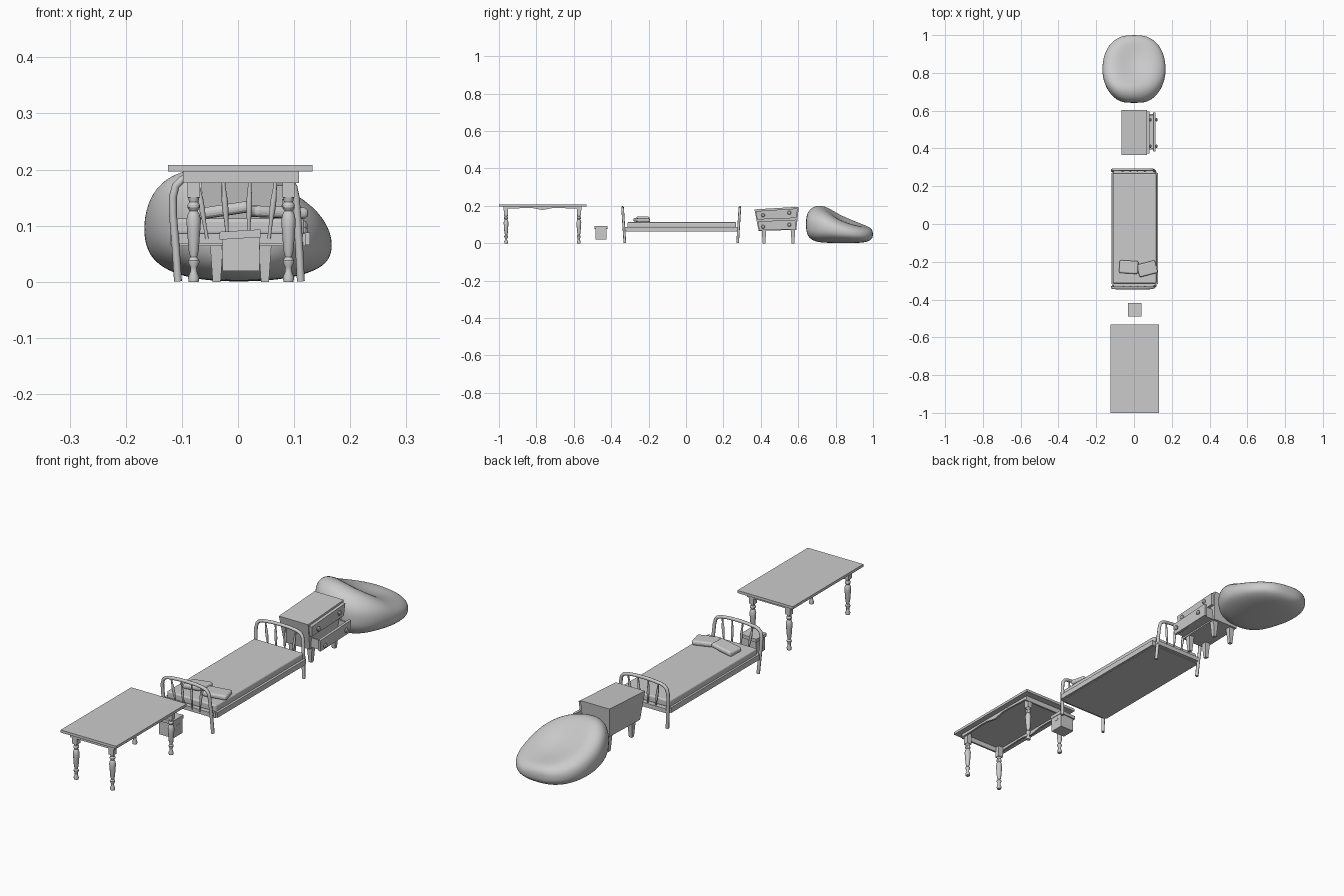
import bpy, bmesh
from math import pi, cos, sin, exp, copysign
from mathutils import Vector, Matrix

if "Cube" in bpy.data.objects:
    bpy.data.objects.remove(bpy.data.objects["Cube"])


def add_mesh(name, verts, faces, smooth=False):
    me = bpy.data.meshes.new(name)
    me.from_pydata(verts, [], faces)
    bm = bmesh.new()
    bm.from_mesh(me)
    bmesh.ops.recalc_face_normals(bm, faces=bm.faces)
    bm.to_mesh(me)
    bm.free()
    ob = bpy.data.objects.new(name, me)
    bpy.context.collection.objects.link(ob)
    for p in me.polygons:
        p.use_smooth = smooth
    return ob


def wedge(name, x, y, z, tx=None, ty=None, tilt=(0, 0), bevel=0):
    """Box with its own top rectangle; tilt lifts the far-y edge at bottom and top."""
    tx, ty = tx or x, ty or y
    v = []
    for (a, b), (c, d), h, t in ((x, y, z[0], tilt[0]), (tx, ty, z[1], tilt[1])):
        v += [(a, c, h), (b, c, h), (b, d, h + t), (a, d, h + t)]
    f = [(3, 2, 1, 0), (4, 5, 6, 7)] + [(i, (i + 1) % 4, 4 + (i + 1) % 4, 4 + i) for i in range(4)]
    ob = add_mesh(name, v, f)
    if bevel:
        m = ob.modifiers.new("bevel", 'BEVEL')
        m.width, m.segments = bevel, 3
    return ob


def turned(name, profile, loc, axis='Z', sides=12):
    """Revolve (radius, height) points around an axis."""
    v, f = [], []
    for r, h in profile:
        for i in range(sides):
            a = 2 * pi * i / sides
            p = (r * cos(a), r * sin(a), h)
            v.append(p if axis == 'Z' else (p[2], p[0], p[1]))
    n = len(profile)
    for k in range(n - 1):
        for i in range(sides):
            j = (i + 1) % sides
            f.append((k * sides + i, k * sides + j, (k + 1) * sides + j, (k + 1) * sides + i))
    f += [tuple(range(sides)), tuple(range((n - 1) * sides, n * sides))]
    ob = add_mesh(name, v, f)
    ob.location = loc
    bpy.ops.object.select_all(action='DESELECT')
    bpy.context.view_layer.objects.active = ob
    ob.select_set(True)
    bpy.ops.object.shade_smooth_by_angle()
    return ob


def tube(name, pts, radius, radii=None, smooth=True):
    cu = bpy.data.curves.new(name, 'CURVE')
    cu.dimensions = '3D'
    cu.bevel_depth, cu.bevel_resolution, cu.use_fill_caps = radius, 2, True
    s = cu.splines.new('POLY')
    s.points.add(len(pts) - 1)
    for i, p in enumerate(pts):
        s.points[i].co = (*p, 1)
        s.points[i].radius = radii[i] if radii else 1
    s.use_smooth = smooth
    ob = bpy.data.objects.new(name, cu)
    bpy.context.collection.objects.link(ob)
    return ob


# Table: top, plain end aprons, wavy side aprons, turned legs
wedge("table_top", (-.125, .133), (-1, -.531), (.197, .208))
for y in (-.976, -.568):
    wedge("table_end_apron", (-.098, .109), (y, y + .008), (.176, .197))
wave = [(-.976, .184), (-.93, .185), (-.86, .189), (-.82, .188), (-.79, .182),
        (-.768, .178), (-.746, .182), (-.716, .188), (-.676, .189), (-.606, .185), (-.56, .184)]
n = len(wave)
for x in (-.098, .101):
    v = [(x + dx, y, h) for dx in (0, .008) for y, z in wave for h in (z, .197)]
    f = []
    for i in range(n - 1):
        a, b = 2 * i, 2 * n + 2 * i
        f += [(a, a + 1, a + 3, a + 2), (b, b + 1, b + 3, b + 2), (a, a + 2, b + 2, b), (a + 1, a + 3, b + 3, b + 1)]
    f += [(0, 1, 2 * n + 1, 2 * n), (2 * n - 2, 2 * n - 1, 4 * n - 1, 4 * n - 2)]
    add_mesh("table_side_apron", v, f)
leg = [(.009, 0), (.010, .008), (.006, .018), (.006, .026), (.010, .034), (.010, .038), (.006, .044),
       (.009, .056), (.012, .095), (.013, .11), (.010, .122), (.007, .126), (.011, .132), (.011, .137),
       (.008, .142), (.010, .15)]
for x in (-.079, .09):
    for y in (-.962, -.573):
        turned("table_leg", leg, (x, y, 0))
        wedge("table_leg_block", (x - .011, x + .011), (y - .011, y + .011), (.15, .197))

# Small lidded box between table and bed
wedge("box_body", (-.028, .038), (-.484, -.424), (.019, .08))
lid = wedge("box_lid", (-.033, .040), (-.489, -.419), (.077, .091))
for vert in lid.data.vertices:
    vert.co.z += .06 * vert.co.x
for x in (-.029, .037):
    wedge("box_handle", (x, x + .002), (-.464, -.444), (.058, .066))

# Bed: base, mattress, side rails, arched ends with spindles, pillows
wedge("bed_base", (-.113, .120), (-.322, .273), (.064, .086))
for x in (-.120, .118):
    wedge("bed_side_rail", (x, x + .010), (-.318, .27), (.066, .088))
wedge("mattress", (-.112, .118), (-.314, .268), (.084, .113), bevel=.006)
arch = [(-.107, 0), (-.111, .06), (-.116, .12), (-.116, .15), (-.111, .170), (-.100, .181), (-.084, .186),
        (-.04, .190), (0, .191), (.04, .190), (.072, .186), (.089, .180), (.099, .168), (.103, .148),
        (.106, .11), (.109, .06), (.112, 0)]
for part, y0, s in (("headboard", -.327, -1), ("footboard", .276, 1)):
    place = lambda x, z: (x, y0 + s * .012 * z / .19, z + .001)
    tube(part + "_frame", [place(x, z) for x, z in arch], .007)
    wedge(part + "_rail", (-.108, .112), (y0 - .005, y0 + .011), (.068, .086))
    for x in (-.065, -.022, .022, .065):
        pts = [place(x * (.85 + .25 * t) - .003 * t, .076 + .114 * t) for t in (0, .25, .45, .6, .8, 1)]
        tube(part + "_spindle", pts, .005, [.6, .7, 1.1, 1.1, .7, .6])
for loc, rz, ry in (((-.028, -.228, .127), -.06, -.15), ((.070, -.237, .124), .25, .04)):
    p = wedge("pillow", (-.050, .050), (-.034, .034), (-.010, .010), bevel=.008)
    p.matrix_world = Matrix.Translation(loc) @ Matrix.Rotation(rz, 4, 'Z') @ Matrix.Rotation(ry, 4, 'Y')

# Dresser: flared body, tapered legs, closed upper drawer, open lower drawer
wedge("dresser_body", (-.058, .062), (.388, .590), (.066, .181), (-.066, .070), (.366, .603), (.006, .014))
for x in (-.038, .048):
    for y in (.417, .572):
        wedge("dresser_leg", (x - .007, x + .007), (y - .007, y + .007), (0, .070),
              (x - .012, x + .012), (y - .012, y + .012))
wedge("upper_drawer_front", (.060, .078), (.380, .592), (.127, .172), (.066, .082), (.373, .596), (.008, .014))
wedge("lower_drawer_front", (.100, .110), (.391, .587), (.069, .117), (.102, .113), (.385, .590), (.006, .009))
for y in (.395, .575):
    wedge("drawer_side", (.05, .103), (y, y + .007), (.074, .113 + (y - .395) * .04))
wedge("drawer_bottom", (.05, .103), (.395, .582), (.073, .079), tilt=(.004, .004))
knob = [(.004, 0), (.004, .004), (.009, .006), (.010, .009), (.007, .013), (.002, .014)]
for x, y, z in ((.078, .412, .150), (.078, .552, .163), (.110, .412, .088), (.110, .552, .099)):
    turned("drawer_knob", knob, (x, y, z), 'X')

# Bean bag: lofted sections along y (y, bottom, top, half width, seat dent)
sections = [(.641, .075, .13, .045, 0), (.652, .032, .170, .085, 0), (.685, .010, .193, .124, 0),
            (.725, .003, .199, .150, .003), (.77, .001, .187, .165, .022), (.82, 0, .157, .171, .036),
            (.89, .0, .128, .163, .032), (.95, .003, .104, .133, .012), (.985, .013, .084, .090, 0),
            (1.0, .032, .064, .045, 0)]
N = 24
verts, faces = [], []
for y, zb, zt, w, dent in sections:
    for i in range(N):
        a = 2 * pi * i / N
        c, s = cos(a), sin(a)
        x = w * copysign(abs(c) ** .85, c)
        z = (zb + zt) / 2 + (zt - zb) / 2 * copysign(abs(s) ** .8, s)
        if s > 0:
            z -= dent * s * exp(-(x / .09) ** 2)
        verts.append((x, y, z * (1 - 1.1 * x)))
for k in range(len(sections) - 1):
    for i in range(N):
        j = (i + 1) % N
        faces.append((k * N + i, k * N + j, (k + 1) * N + j, (k + 1) * N + i))
faces += [tuple(range(N)), tuple(range((len(sections) - 1) * N, len(sections) * N))]
bag = add_mesh("bean_bag", verts, faces, smooth=True)
m = bag.modifiers.new("soften", 'SUBSURF')
m.levels = m.render_levels = 2
